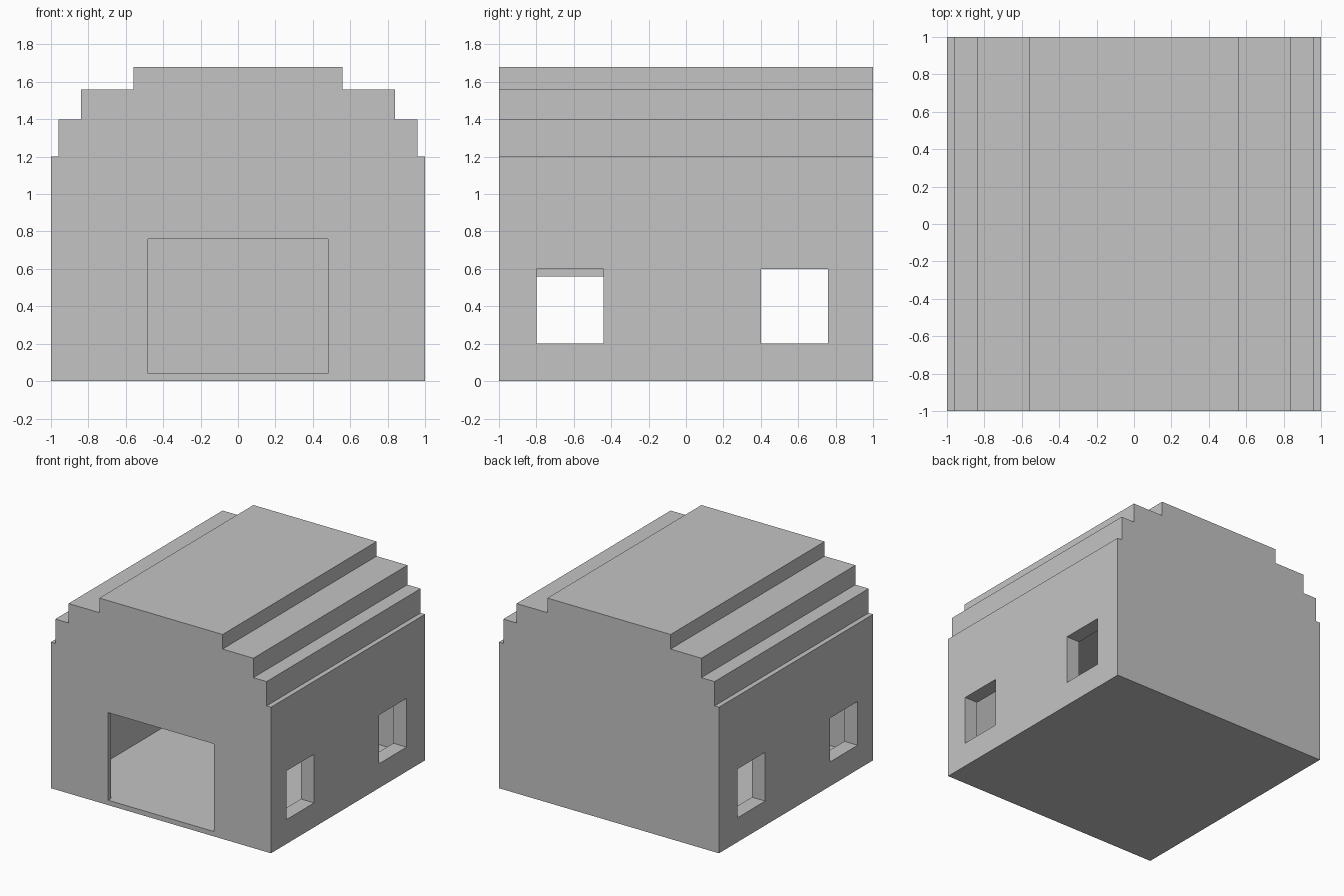
import bpy
import bmesh
from mathutils import Vector

# Remove the default object
cube = bpy.data.objects.get("Cube")
if cube:
    bpy.data.objects.remove(cube, do_unlink=True)

stone = bpy.data.materials.new("light grey")
stone.use_nodes = True
GREY = (0.55, 0.55, 0.55, 1.0)
stone.diffuse_color = GREY
stone.node_tree.nodes["Principled BSDF"].inputs["Base Color"].default_value = GREY


def add_object(name, bm):
    bmesh.ops.recalc_face_normals(bm, faces=bm.faces)
    mesh = bpy.data.meshes.new(name)
    bm.to_mesh(mesh)
    bm.free()
    mesh.materials.append(stone)
    obj = bpy.data.objects.new(name, mesh)
    bpy.context.collection.objects.link(obj)
    return obj


def box(name, low, high):
    low, high = Vector(low), Vector(high)
    bm = bmesh.new()
    bmesh.ops.create_cube(bm, size=1)
    for v in bm.verts:
        v.co = (low + high) / 2 + v.co * (high - low)
    return add_object(name, bm)


# House body: stepped gable profile, mirrored and extruded front to back
half = [(1, 0), (1, 1.2), (0.96, 1.2), (0.96, 1.4),
        (0.84, 1.4), (0.84, 1.56), (0.56, 1.56), (0.56, 1.68)]
profile = half + [(-x, z) for x, z in reversed(half)]
bm = bmesh.new()
face = bm.faces.new([bm.verts.new((x, -1, z)) for x, z in profile])
grown = bmesh.ops.extrude_face_region(bm, geom=[face])["geom"]
bmesh.ops.translate(bm, vec=(0, 2, 0),
                    verts=[g for g in grown if isinstance(g, bmesh.types.BMVert)])
house = add_object("house_body", bm)

# Hollow room and the wide front doorway
cutters = [
    box("room_cutter", (-0.88, -0.96, 0.04), (0.88, 0.96, 1.2)),
    box("doorway_cutter", (-0.48, -1.1, 0.04), (0.48, -0.9, 0.76)),
]

# Side windows: the front one on the right wall is slightly lower
for side, wall in ((1, "left"), (-1, "right")):
    for y, place in ((-0.8, "front"), (0.4, "back")):
        top = 0.56 if side < 0 and place == "front" else 0.6
        xs = sorted((side * 0.8, side * 1.1))
        cutters.append(box(f"{wall}_{place}_window_cutter",
                           (xs[0], y, 0.2), (xs[1], y + 0.36, top)))

# Cut the openings, bake the result and discard the cutters
for cutter in cutters:
    cutter.hide_render = True
    cut = house.modifiers.new(cutter.name, "BOOLEAN")
    cut.operation = "DIFFERENCE"
    cut.solver = "EXACT"
    cut.object = cutter
bpy.context.view_layer.update()
graph = bpy.context.evaluated_depsgraph_get()
baked = bpy.data.meshes.new_from_object(house.evaluated_get(graph))
house.modifiers.clear()
house.data = baked
baked.materials.clear()
baked.materials.append(stone)
for poly in baked.polygons:
    poly.material_index = 0
    poly.use_smooth = False
for cutter in cutters:
    bpy.data.objects.remove(cutter, do_unlink=True)
